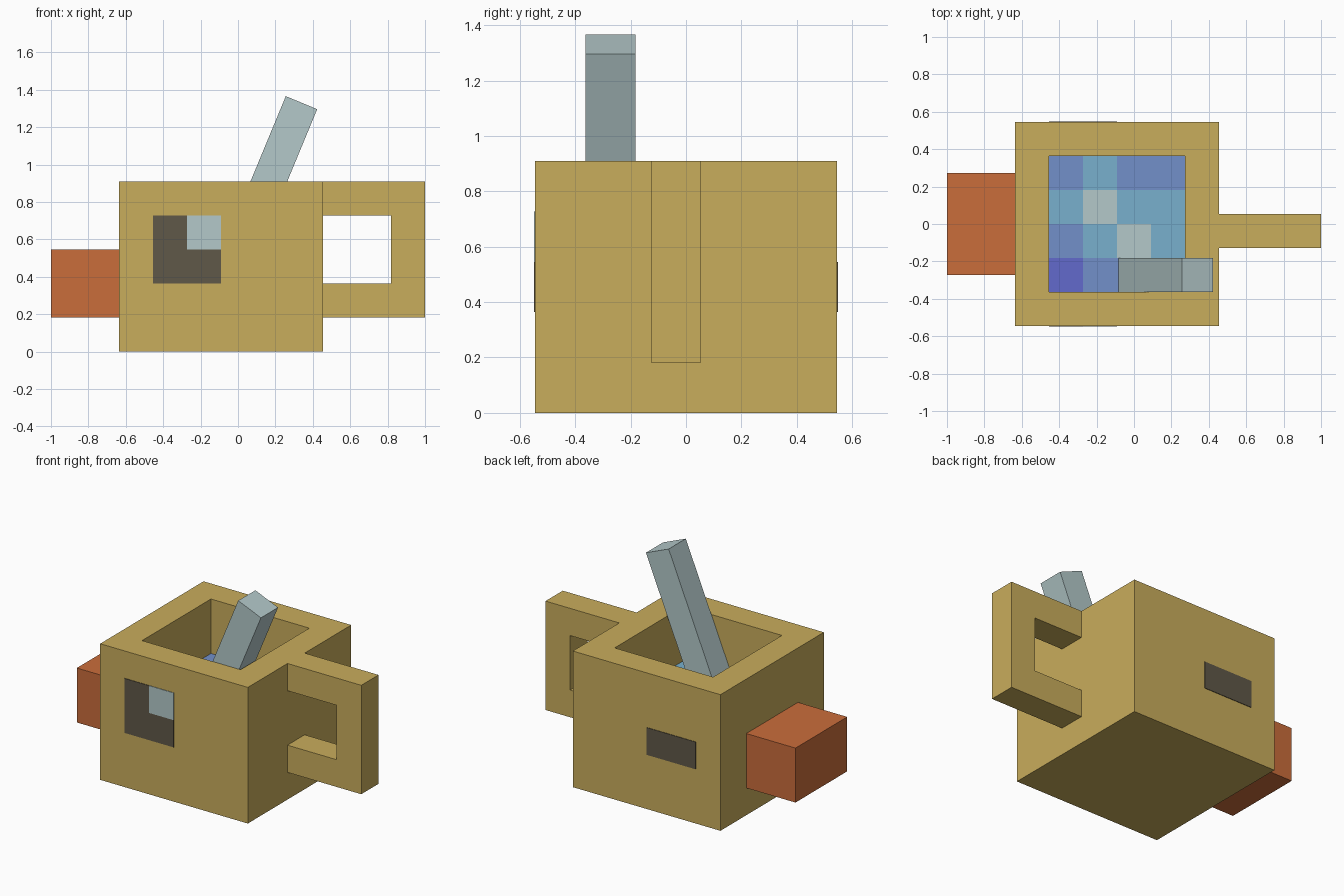
import bpy
import bmesh
import math

cube = bpy.data.objects.get("Cube")
if cube:
    bpy.data.objects.remove(cube, do_unlink=True)

U = 1 / 11  # block unit: the whole model is 22 units long


def material(name, rgb):
    """Flat material from 0-255 sRGB values."""
    lin = [((c / 255 + 0.055) / 1.055) ** 2.4 for c in rgb] + [1.0]
    m = bpy.data.materials.new(name)
    m.use_nodes = True
    m.diffuse_color = lin
    bsdf = m.node_tree.nodes["Principled BSDF"]
    bsdf.inputs["Base Color"].default_value = lin
    bsdf.inputs["Roughness"].default_value = 0.8
    return m


tan = material("tan clay", (201, 173, 92))
orange = material("orange", (202, 109, 59))
dark = material("dark brown", (96, 88, 72))
pale = material("pale grey blue", (180, 201, 202))
light_blue = material("light blue", (120, 176, 206))
mid_blue = material("mid blue", (114, 144, 202))
violet = material("violet blue", (98, 106, 204))


def finish(bm, name, mats):
    bmesh.ops.recalc_face_normals(bm, faces=bm.faces)
    mesh = bpy.data.meshes.new(name)
    bm.to_mesh(mesh)
    bm.free()
    for m in mats:
        mesh.materials.append(m)
    obj = bpy.data.objects.new(name, mesh)
    bpy.context.collection.objects.link(obj)
    return obj


def prism(name, profile, y0, y1, mat):
    """Extrude an (x, z) outline, given in units, from y0 to y1."""
    bm = bmesh.new()
    face = bm.faces.new([bm.verts.new((x * U, y0 * U, z * U)) for x, z in profile])
    ext = bmesh.ops.extrude_face_region(bm, geom=[face])["geom"]
    verts = [v for v in ext if isinstance(v, bmesh.types.BMVert)]
    bmesh.ops.translate(bm, verts=verts, vec=(0, (y1 - y0) * U, 0))
    return finish(bm, name, [mat])


def rect(x0, x1, z0, z1):
    return [(x0, z0), (x1, z0), (x1, z1), (x0, z1)]


# Mug body: a block with an inset, sunken opening
bm = bmesh.new()
bmesh.ops.create_cube(bm, size=1)
for v in bm.verts:
    v.co = ((v.co.x * 12 - 1) * U, v.co.y * 12 * U, (v.co.z + 0.5) * 10 * U)
top = max(bm.faces, key=lambda f: f.calc_center_median().z)
bmesh.ops.inset_region(bm, faces=[top], thickness=2 * U, use_even_offset=True)
ext = bmesh.ops.extrude_face_region(bm, geom=[top])["geom"]
bmesh.ops.translate(bm, verts=[v for v in ext if isinstance(v, bmesh.types.BMVert)],
                    vec=(0, 0, -8 * U))
if top.is_valid:
    bmesh.ops.delete(bm, geom=[top], context="FACES_ONLY")
finish(bm, "mug_body", [tan])

# Snout and C-shaped handle
prism("snout", rect(-11, -7, 2, 6), -3, 3, orange)
prism("handle", [(5, 2), (11, 2), (11, 10), (5, 10), (5, 8), (9, 8), (9, 4), (5, 4)],
      -1.4, 0.6, tan)

# Open eye on the front, closed eye on the back
T = 0.04
prism("open_eye", [(-5, 4), (-1, 4), (-1, 6), (-3, 6), (-3, 8), (-5, 8)], -6 - T, -6, dark)
prism("open_eye_highlight", rect(-3, -1, 6, 8), -6 - T, -6, pale)
prism("closed_eye", rect(-5, -1, 4, 6), 6, 6 + T, dark)

# Liquid surface: a 4 x 4 checker of coloured tiles, listed from back to front
TILES = ["MLMM", "LPLL", "MLPL", "VMML"]
bm = bmesh.new()
bmesh.ops.create_grid(bm, x_segments=4, y_segments=4, size=4 * U)
bmesh.ops.translate(bm, verts=bm.verts, vec=(-U, 0, 6 * U))
for f in bm.faces:
    c = f.calc_center_median()
    col = int((c.x / U + 5) // 2)
    row = int((4 - c.y / U) // 2)
    f.material_index = "LMVP".index(TILES[row][col])
liquid = finish(bm, "liquid", [light_blue, mid_blue, violet, pale])
if liquid.data.polygons[0].normal.z < 0:
    liquid.data.flip_normals()

# Leaning straw, measured down from its upper left corner
a = math.radians(22.5)
down = (-math.sin(a), -math.cos(a))
across = (math.cos(a), -math.sin(a))
tip, length, width = (2.81, 15.02), 10.6, 2
corner = lambda s, t: (tip[0] + s * across[0] + t * down[0],
                       tip[1] + s * across[1] + t * down[1])
prism("straw", [corner(0, 0), corner(width, 0), corner(width, length), corner(0, length)],
      -3.99, -2, pale)
